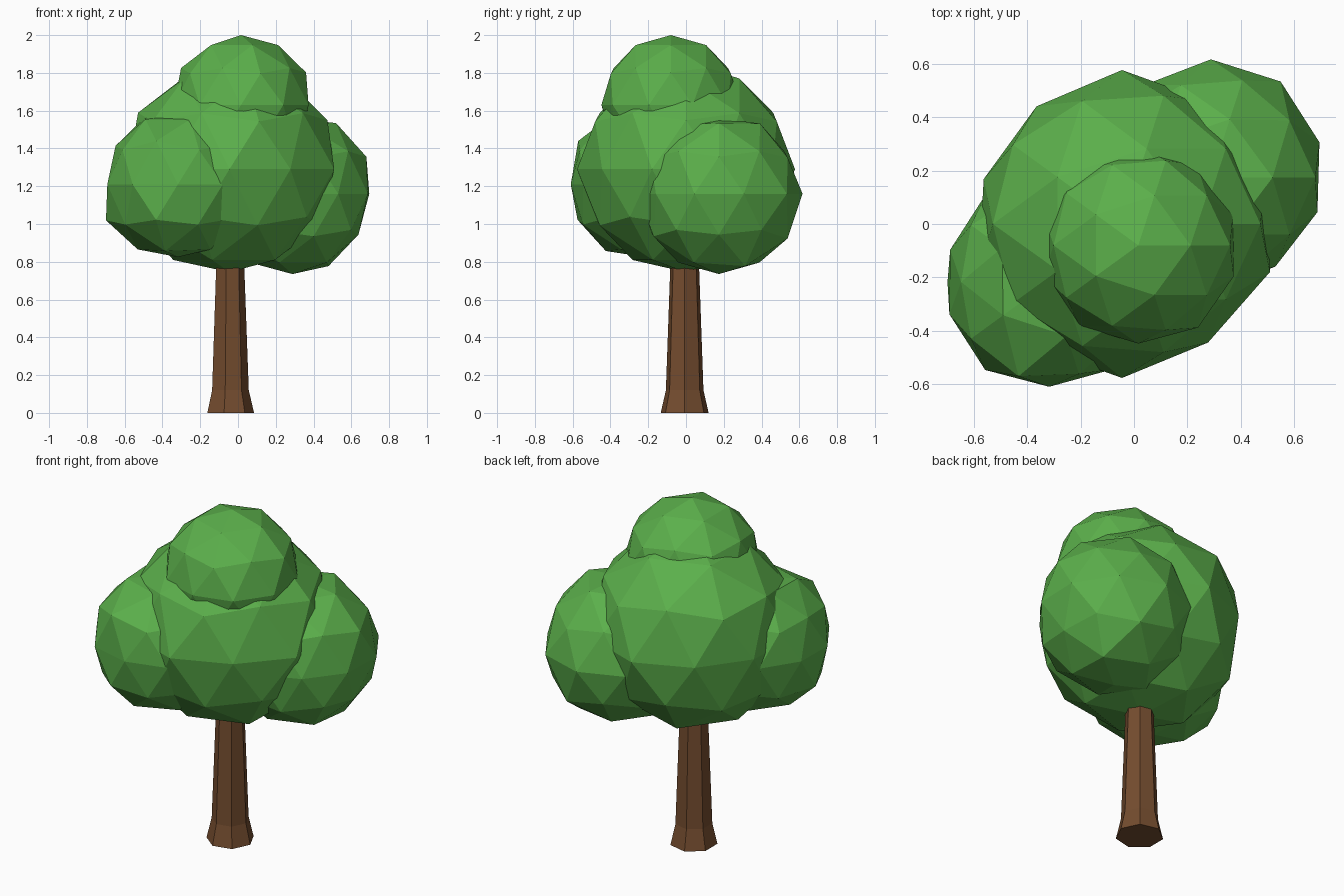
import bpy, bmesh, math
from mathutils import Vector

if "Cube" in bpy.data.objects:
    bpy.data.objects.remove(bpy.data.objects["Cube"])


def material(name, rgb):
    m = bpy.data.materials.new(name)
    m.diffuse_color = (*rgb, 1)
    m.use_nodes = True
    m.node_tree.nodes["Principled BSDF"].inputs["Base Color"].default_value = m.diffuse_color
    return m


LEAF = material("leaf green", (0.105, 0.43, 0.07))
BARK = material("bark brown", (0.175, 0.073, 0.028))


def finish(name, bm, mat, loc):
    bmesh.ops.recalc_face_normals(bm, faces=bm.faces)
    me = bpy.data.meshes.new(name)
    bm.to_mesh(me)
    bm.free()
    me.materials.append(mat)
    ob = bpy.data.objects.new(name, me)
    ob.location = loc
    bpy.context.collection.objects.link(ob)


def leaf_clump(name, loc, radius, dents):
    """Low-poly ball; dents are (azimuth, elevation, radius) of uneven corners."""
    bm = bmesh.new()
    bmesh.ops.create_icosphere(bm, subdivisions=2, radius=radius)
    for az, el, r in dents:
        a, e = math.radians(az), math.radians(el)
        d = Vector((math.cos(a) * math.cos(e), math.sin(a) * math.cos(e), math.sin(e)))
        v = max(bm.verts, key=lambda v: v.co.normalized().dot(d))
        v.co = v.co.normalized() * r
    finish(name, bm, LEAF, loc)


# Trunk: seven-sided, flared at the foot
bm = bmesh.new()
rings = []
for z, r in ((0, 0.13), (0.12, 0.102), (1.0, 0.07)):
    rings.append([bm.verts.new((r * math.cos(k * math.tau / 7),
                                r * math.sin(k * math.tau / 7), z)) for k in range(7)])
for lo, hi in zip(rings, rings[1:]):
    for k in range(7):
        j = (k + 1) % 7
        bm.faces.new((lo[k], lo[j], hi[j], hi[k]))
bm.faces.new(rings[0])
bm.faces.new(rings[-1])
finish("trunk", bm, BARK, (-0.045, -0.007, 0))

# Canopy: four overlapping clumps
leaf_clump("main_canopy", (-0.045, 0, 1.29), 0.565, [
    (90, 0, .577), (270, 0, .577), (126, 0, .545), (306, 0, .549), (342, 0, .583),
    (162, 0, .545), (0, 26.6, .58), (180, 31.7, .569), (108, 31.7, .57),
    (144, 58.3, .57), (0, -90, .545)])
leaf_clump("left_canopy", (-0.318, -0.217, 1.21), 0.405, [
    (234, 0, .408), (270, 0, .393), (198, 0, .393), (162, 0, .39), (180, -26.6, .426),
    (144, 58.3, .415), (0, 90, .365), (180, -58.3, .405), (0, -90, .385),
    (180, 31.7, .388), (252, 31.7, .437), (252, -26.6, .42), (252, -58.3, .415)])
leaf_clump("right_canopy", (0.288, 0.174, 1.16), 0.428, [
    (90, 0, .443), (54, 0, .445), (18, 0, .428), (342, 0, .42), (306, 0, .412),
    (0, 26.6, .438), (0, 58.3, .44), (0, -31.7, .411), (36, -58.3, .45),
    (72, -31.7, .45), (72, 58.3, .437), (0, 90, .40), (0, -90, .425)])
leaf_clump("top_canopy", (0.016, -0.08, 1.63), 0.373, [
    (0, 90, .37), (270, 0, .368), (306, 0, .381), (342, 0, .376), (0, 26.6, .385)])
